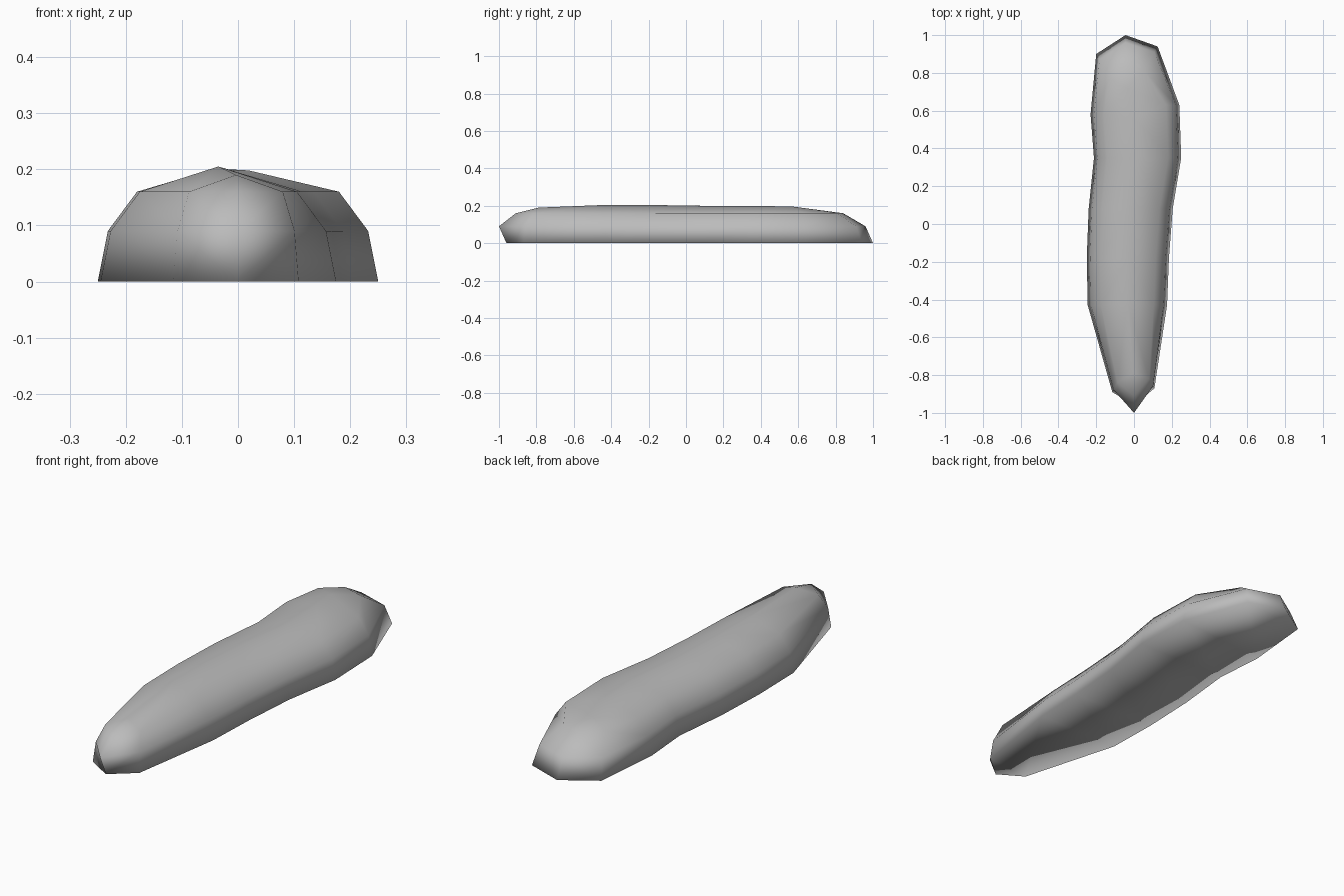
import bpy
import bmesh

cube = bpy.data.objects.get("Cube")
if cube:
    bpy.data.objects.remove(cube, do_unlink=True)

# Cross-sections from front to back: left point, right point, ridge y, ridge z
stations = [
    ((-.115, -.89), (.108, -.87), -.79, .19),
    ((-.245, -.43), (.175, -.43), -.42, .205),
    ((-.25, -.18), (.185, -.18), -.18, .204),
    ((-.24, .08), (.205, .08), .08, .2),
    ((-.212, .35), (.25, .35), .35, .198),
    ((-.23, .58), (.24, .63), .56, .197),
    ((-.2, .9), (.125, .94), .72, .176),
]
# Levels: height, side inset, front tip y, back tip y, end corner shift
levels = [
    (0, 0, -.96, 1, 0),
    (.09, .018, -1, .96, .03),
    (.16, .07, -.91, .84, .13),
]

bm = bmesh.new()
sides = {-1: [], 1: []}
tips = []
for z, inset, front_y, back_y, shift in levels:
    rows = {-1: [], 1: []}
    for i, (left, right, _, _) in enumerate(stations):
        for side, (x, y) in ((-1, left), (1, right)):
            narrow = inset * (.4 if i == 0 else 1)
            if i == 0:
                y += shift * .4
            elif i == len(stations) - 1:
                y -= shift
            rows[side].append(bm.verts.new((x - side * narrow, y, z)))
    front = bm.verts.new((0, front_y, z))
    back = bm.verts.new((-.045, back_y, z))
    for side in sides:
        sides[side].append([front] + rows[side] + [back])

# Rounded side walls
for side, rows in sides.items():
    for low, high in zip(rows, rows[1:]):
        for i in range(len(low) - 1):
            bm.faces.new((low[i], low[i + 1], high[i + 1], high[i]))

# Crown rising to the ridge
ridge = [bm.verts.new(((a[0] + b[0]) / 2, y, z)) for a, b, y, z in stations]
for rows in sides.values():
    top = rows[-1]
    bm.faces.new((top[0], top[1], ridge[0]))
    bm.faces.new((top[-2], top[-1], ridge[-1]))
    for i in range(len(ridge) - 1):
        bm.faces.new((top[i + 1], top[i + 2], ridge[i + 1], ridge[i]))

# Flat underside
left, right = sides[-1][0], sides[1][0]
bm.faces.new((left[0], left[1], right[1]))
bm.faces.new((left[-2], left[-1], right[-2]))
for i in range(1, len(left) - 2):
    bm.faces.new((left[i], left[i + 1], right[i + 1], right[i]))

bmesh.ops.recalc_face_normals(bm, faces=bm.faces)
for face in bm.faces:
    face.smooth = True
mesh = bpy.data.meshes.new("long_mound")
bm.to_mesh(mesh)
bm.free()

# Plain grey finish
grey = bpy.data.materials.new("plain_grey")
grey.use_nodes = True
colour = (.5, .5, .5, 1)
grey.diffuse_color = colour
grey.node_tree.nodes["Principled BSDF"].inputs["Base Color"].default_value = colour
mesh.materials.append(grey)
bpy.context.collection.objects.link(bpy.data.objects.new("long_mound", mesh))
